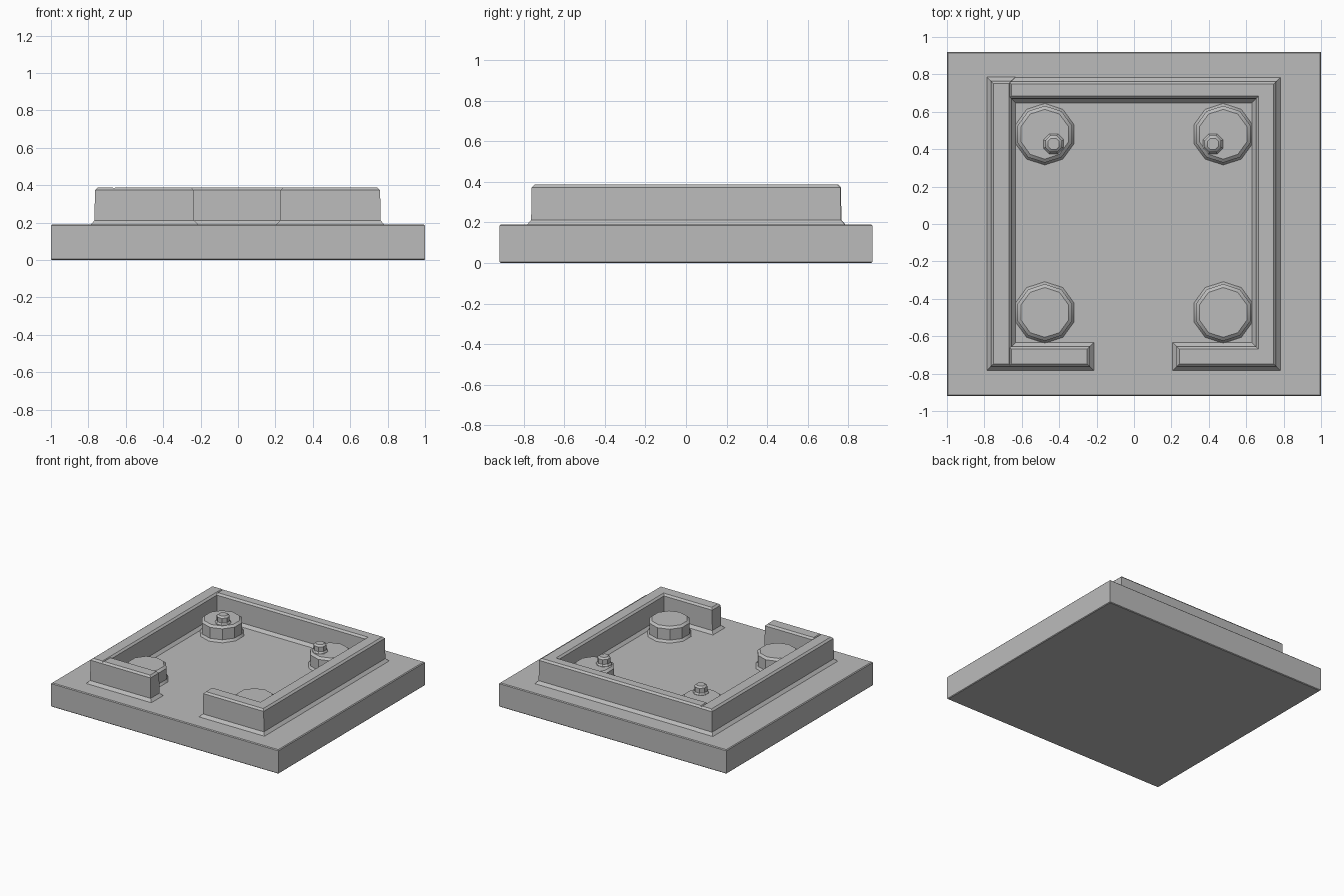
import bpy
import bmesh
from math import cos, sin, tau, radians
from mathutils import Vector

cube = bpy.data.objects.get("Cube")
if cube:
    bpy.data.objects.remove(cube, do_unlink=True)

stone = bpy.data.materials.new("grey_stone")
stone.use_nodes = True
GREY = (0.5, 0.5, 0.5, 1)
stone.diffuse_color = GREY
stone.node_tree.nodes["Principled BSDF"].inputs["Base Color"].default_value = GREY

FLOOR = 0.19
WALL_TOP = 0.387


def offset(outline, d):
    """Grow a counter-clockwise outline outwards by d with mitred corners."""
    pts = [Vector(p) for p in outline]
    result = []
    for i, p in enumerate(pts):
        a = (p - pts[i - 1]).normalized()
        b = (pts[(i + 1) % len(pts)] - p).normalized()
        na, nb = Vector((a.y, -a.x)), Vector((b.y, -b.x))
        result.append(p + (na + nb) * d / (1 + na.dot(nb)))
    return result


def loft(name, outline, layers):
    """Stack offset copies of an outline; layers are (offset, z) from the bottom up."""
    bm = bmesh.new()
    rings = [[bm.verts.new((p.x, p.y, z)) for p in offset(outline, d)] for d, z in layers]
    n = len(outline)
    for low, high in zip(rings, rings[1:]):
        for i in range(n):
            j = (i + 1) % n
            bm.faces.new((low[i], low[j], high[j], high[i]))
    bm.faces.new(rings[0][::-1])
    bm.faces.new(rings[-1])
    mesh = bpy.data.meshes.new(name)
    bm.to_mesh(mesh)
    bm.free()
    mesh.materials.append(stone)
    obj = bpy.data.objects.new(name, mesh)
    bpy.context.collection.objects.link(obj)
    bpy.ops.object.select_all(action="DESELECT")
    obj.select_set(True)
    bpy.context.view_layer.objects.active = obj
    bpy.ops.object.shade_smooth_by_angle(angle=radians(30))
    return obj


def rect(x0, y0, x1, y1):
    return [(x0, y0), (x1, y0), (x1, y1), (x0, y1)]


def disc(x, y, r, sides):
    return [(x + r * cos(tau * (i + 0.5) / sides), y + r * sin(tau * (i + 0.5) / sides))
            for i in range(sides)]


# Base slab with a fine worn edge
loft("base_slab", rect(-1, -0.92, 1, 0.92),
     [(-0.005, 0), (0, 0.005), (0, FLOOR - 0.006), (-0.006, FLOOR)])

# Walls: flared foot, upright sides, chamfered top
wall = [(0.022, FLOOR - 0.01), (0.022, FLOOR), (0.002, FLOOR + 0.022),
        (0, WALL_TOP - 0.014), (-0.014, WALL_TOP)]
loft("left_side_wall", rect(-0.765, -0.762, -0.655, 0.765), wall)
loft("front_wall_stub", rect(-0.67, -0.762, -0.236, -0.655), wall)
loft("back_and_side_wall",
     [(0.228, -0.762), (0.76, -0.762), (0.76, 0.762), (-0.67, 0.762),
      (-0.67, 0.67), (0.652, 0.67), (0.652, -0.655), (0.228, -0.655)], wall)

# Corner column stumps, the back pair carrying a small peg
for side, x in (("right", -0.477), ("left", 0.477)):
    for end, y in (("front", -0.473), ("back", 0.48)):
        loft(f"{end}_{side}_column", disc(x, y, 0.152, 10),
             [(0.012, FLOOR - 0.01), (0.012, FLOOR), (0, FLOOR + 0.018),
              (0, 0.295), (-0.018, 0.31)])
    peg_x = -0.43 if x < 0 else 0.422
    loft(f"{side}_peg", disc(peg_x, 0.428, 0.048, 8),
         [(0.01, 0.3), (0.01, 0.312), (0, 0.325), (0, 0.362), (-0.014, 0.374)])
